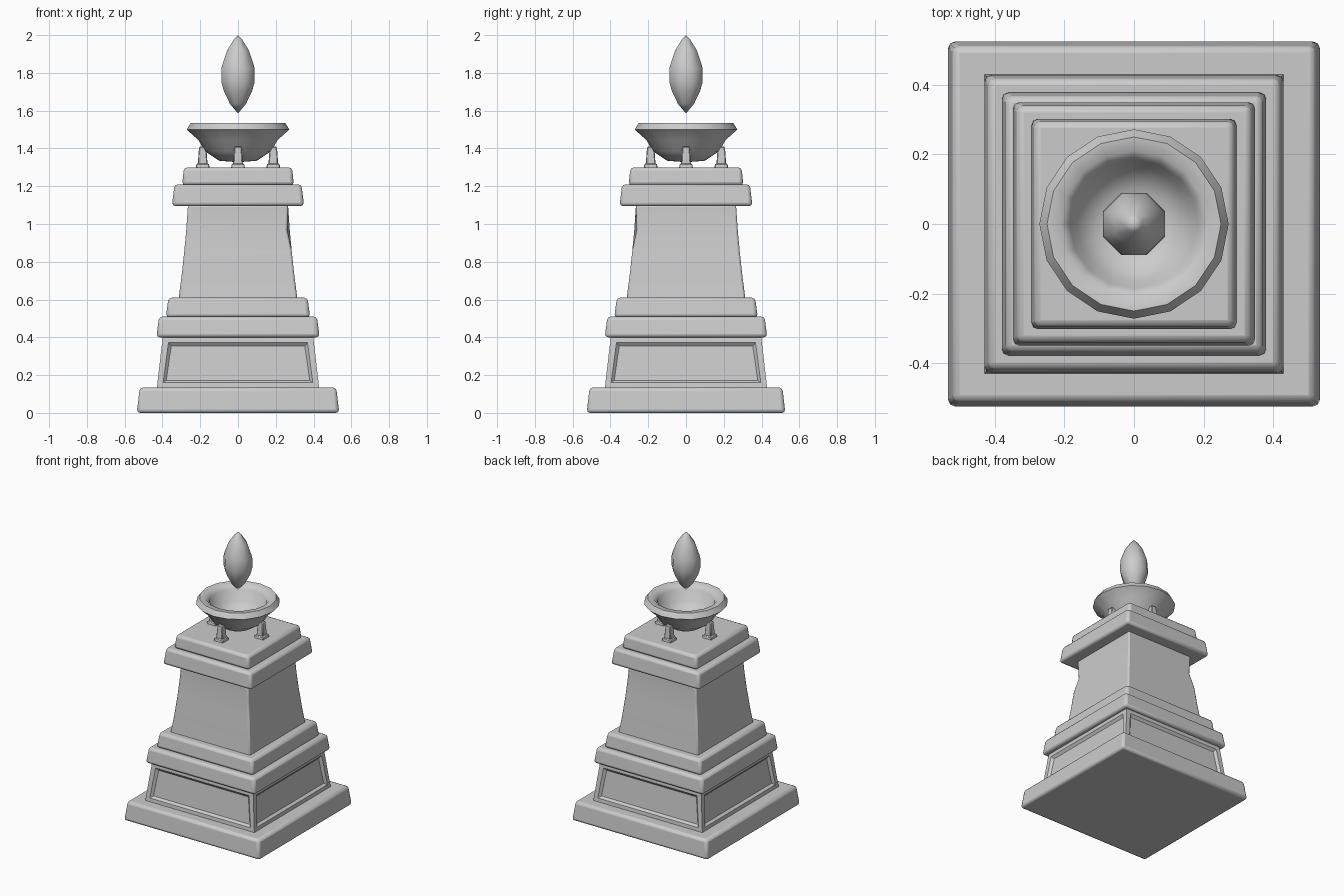
import bpy, bmesh
from math import pi, cos, sin

if "Cube" in bpy.data.objects:
    bpy.data.objects.remove(bpy.data.objects["Cube"])


def finish(name, bm, bevel=0.0, segments=2, angle=40):
    bmesh.ops.recalc_face_normals(bm, faces=bm.faces)
    mesh = bpy.data.meshes.new(name)
    bm.to_mesh(mesh)
    bm.free()
    ob = bpy.data.objects.new(name, mesh)
    bpy.context.collection.objects.link(ob)
    if bevel:
        mod = ob.modifiers.new("Bevel", "BEVEL")
        mod.width = bevel
        mod.segments = segments
        mod.limit_method = "ANGLE"
        mod.angle_limit = 0.7
    bpy.ops.object.select_all(action="DESELECT")
    ob.select_set(True)
    bpy.context.view_layer.objects.active = ob
    bpy.ops.object.shade_smooth_by_angle(angle=angle * pi / 180)
    return ob


def square_loft(levels, cx=0, cy=0):
    """Stack of square rings (half x, half y, z), capped at both ends."""
    bm = bmesh.new()
    rings = [[bm.verts.new((cx + sx * hx, cy + sy * hy, z))
              for sx, sy in ((-1, -1), (1, -1), (1, 1), (-1, 1))]
             for hx, hy, z in levels]
    sides = []
    for a, b in zip(rings, rings[1:]):
        for i in range(4):
            j = (i + 1) % 4
            sides.append(bm.faces.new((a[i], a[j], b[j], b[i])))
    bm.faces.new(rings[0][::-1])
    bm.faces.new(rings[-1])
    return bm, rings, sides


def lathe(name, profile, n, phase=0.0, angle=40):
    """Revolve (radius, z) points; zero radius closes to a single vertex."""
    bm = bmesh.new()
    rings = []
    for r, z in profile:
        k = n if r else 1
        rings.append([bm.verts.new((r * cos(2 * pi * i / n + phase),
                                    r * sin(2 * pi * i / n + phase), z)) for i in range(k)])
    for a, b in zip(rings, rings[1:]):
        for i in range(n):
            j = (i + 1) % n
            quad = [a[i % len(a)], a[j % len(a)], b[j % len(b)], b[i % len(b)]]
            bm.faces.new(list(dict.fromkeys(quad)))
    return finish(name, bm, angle=angle)


# Stepped slabs and mouldings: bottom half sizes, top half sizes, heights
slabs = {
    "base_slab": (0.536, 0.526, 0.52, 0.51, 0.0, 0.135),
    "lower_moulding": (0.432, 0.43, 0.418, 0.416, 0.40, 0.51),
    "upper_moulding": (0.382, 0.38, 0.368, 0.366, 0.505, 0.61),
    "cap_slab": (0.35, 0.352, 0.336, 0.338, 1.095, 1.21),
    "top_slab": (0.296, 0.304, 0.286, 0.294, 1.205, 1.30),
}
for name, (bx, by, tx, ty, z0, z1) in slabs.items():
    bm, _, _ = square_loft([(bx, by, z0), (tx, ty, z1)])
    finish(name, bm, bevel=0.018)

# Plinth with a recessed panel on each side
bm, _, sides = square_loft([(0.43, 0.43, 0.13), (0.398, 0.398, 0.405)])
bmesh.ops.recalc_face_normals(bm, faces=bm.faces)
for face in sides:
    bmesh.ops.inset_individual(bm, faces=[face], thickness=0.045, depth=0)
    bmesh.ops.inset_individual(bm, faces=[face], thickness=0.022, depth=-0.016)
finish("panelled_plinth", bm, angle=30)

# Flared shaft, worn at two opposite corners
bm, rings, _ = square_loft([(0.315, 0.315, 0.60), (0.298, 0.298, 0.73), (0.284, 0.284, 0.86),
                            (0.274, 0.274, 0.97), (0.265, 0.265, 1.10)])
for corner in (1, 3):
    v = rings[3][corner]
    v.co.x *= 0.95
    v.co.y *= 0.95
finish("shaft", bm, bevel=0.01)

# Four bowl supports, each a pad and a tapered leg
for i, (dx, dy) in enumerate(((1, 0), (0, 1), (-1, 0), (0, -1))):
    x, y = dx * 0.187, dy * 0.187
    bm, _, _ = square_loft([(0.037, 0.037, 1.295), (0.033, 0.033, 1.32)], x, y)
    finish(f"support_pad_{i}", bm, bevel=0.005, segments=1)
    bm, _, _ = square_loft([(0.026, 0.026, 1.315), (0.019, 0.019, 1.41)], x, y)
    finish(f"support_leg_{i}", bm, bevel=0.005, segments=1)

# Fire bowl with a thick rolled rim
lathe("fire_bowl", [(0, 1.327), (0.10, 1.335), (0.175, 1.385), (0.21, 1.445), (0.272, 1.50),
                    (0.25, 1.535), (0.21, 1.532), (0.185, 1.505), (0.165, 1.43),
                    (0.10, 1.385), (0, 1.375)], 16, angle=50)

# Floating flame
lathe("flame", [(0, 1.585), (0.045, 1.635), (0.08, 1.70), (0.096, 1.755), (0.094, 1.83),
                (0.062, 1.92), (0.025, 1.975), (0, 2.0)], 8, phase=pi / 8, angle=50)
